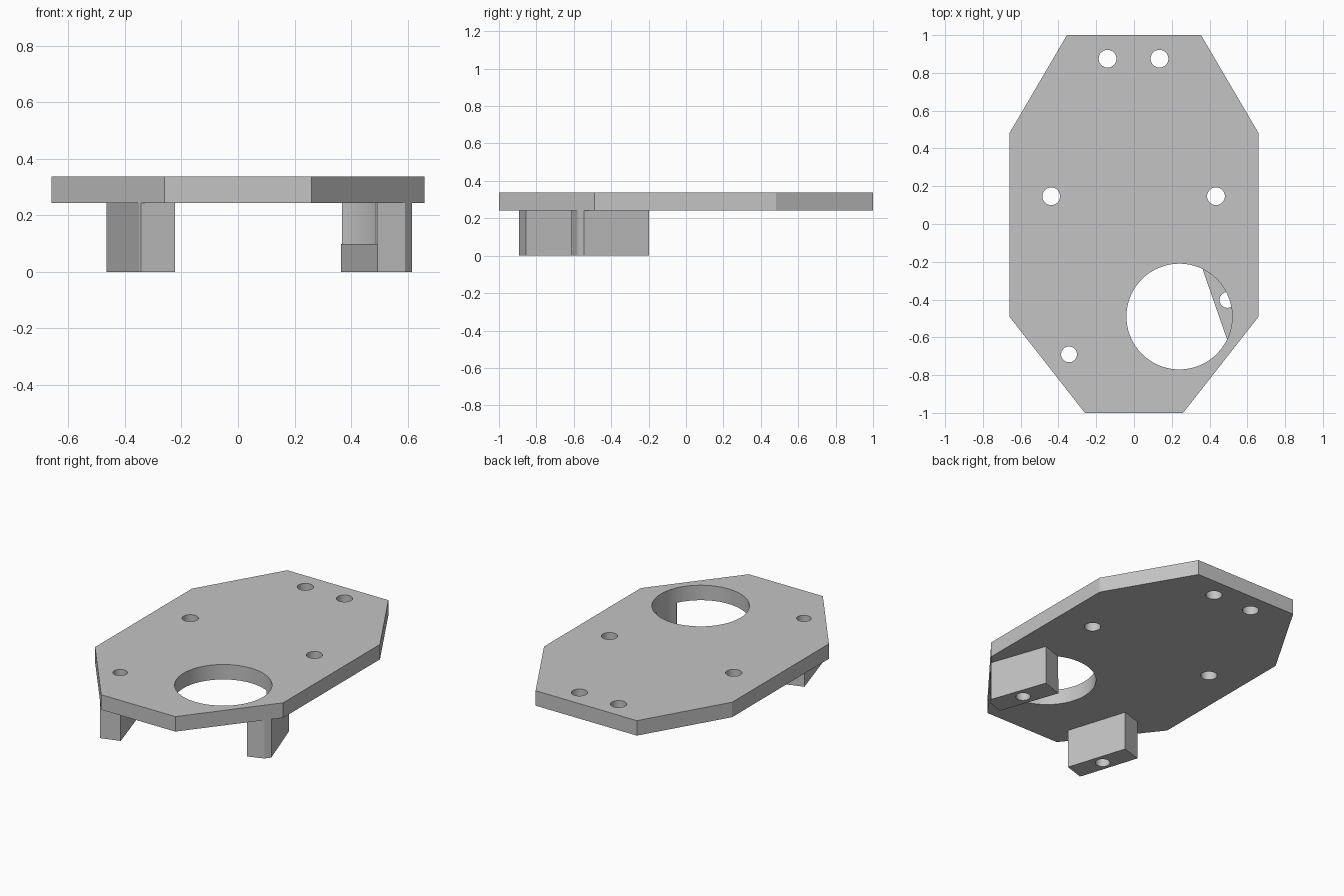
import bpy
import bmesh
from math import cos, sin, radians

if "Cube" in bpy.data.objects:
    bpy.data.objects.remove(bpy.data.objects["Cube"], do_unlink=True)

UNDER, TOP, LEDGE = 0.243, 0.338, 0.098

grey = bpy.data.materials.new("light grey")
grey.use_nodes = True
colour = (0.55, 0.55, 0.55, 1)
grey.diffuse_color = colour
grey.node_tree.nodes["Principled BSDF"].inputs["Base Color"].default_value = colour


def prism(name, outline, low, high):
    """Extrude a flat outline between two heights."""
    bm = bmesh.new()
    base = bm.faces.new([bm.verts.new((x, y, low)) for x, y in outline])
    grown = bmesh.ops.extrude_face_region(bm, geom=[base])["geom"]
    for v in grown:
        if isinstance(v, bmesh.types.BMVert):
            v.co.z = high
    bmesh.ops.recalc_face_normals(bm, faces=bm.faces)
    mesh = bpy.data.meshes.new(name)
    bm.to_mesh(mesh)
    bm.free()
    mesh.materials.append(grey)
    obj = bpy.data.objects.new(name, mesh)
    bpy.context.collection.objects.link(obj)
    return obj


def circle(x, y, radius, sides):
    turns = [radians(360 * i / sides) for i in range(sides)]
    return [(x + radius * cos(a), y + radius * sin(a)) for a in turns]


def block(x, y, length, width, angle):
    """Outline of a long rectangle whose front end swings toward +x."""
    c, s = cos(radians(angle)), sin(radians(angle))
    corners = [(-1, -1), (1, -1), (1, 1), (-1, 1)]
    return [(x + (u * width * c - v * length * s) / 2,
             y + (u * width * s + v * length * c) / 2) for u, v in corners]


def carve(obj, outline, low, high, operation="DIFFERENCE"):
    cutter = prism("cutter", outline, low, high)
    cutter.hide_render = True
    mod = obj.modifiers.new("carve", "BOOLEAN")
    mod.operation, mod.object, mod.solver = operation, cutter, "EXACT"
    bpy.context.view_layer.objects.active = obj
    bpy.ops.object.modifier_apply(modifier=mod.name)
    bpy.data.objects.remove(cutter, do_unlink=True)


# Eight-sided plate, mirrored about x = 0
half = [(0.26, -1), (0.66, -0.49), (0.66, 0.48), (0.355, 1)]
outline = half + [(-x, y) for x, y in reversed(half)]
plate = prism("plate", outline, UNDER, TOP)

# Large opening and screw holes through the plate
opening = circle(0.24, -0.49, 0.28, 96)
left_bore = circle(0.495, -0.402, 0.042, 32)
right_bore = circle(-0.344, -0.69, 0.042, 32)
carve(plate, opening, 0, 1)
carve(plate, right_bore, 0, 1)
for x, y in [(-0.14, 0.875), (0.135, 0.875), (-0.438, 0.147), (0.434, 0.147)]:
    carve(plate, circle(x, y, 0.047, 32), 0, 1)

# Slanted feet, trimmed to the plate edge and bored through
left_foot = prism("left_foot", block(0.494, -0.405, 0.392, 0.138, 19.2), 0, UNDER)
right_foot = prism("right_foot", block(-0.344, -0.69, 0.39, 0.13, 17.5), 0, UNDER)
for foot, bore in [(left_foot, left_bore), (right_foot, right_bore)]:
    carve(foot, outline, -1, 1, "INTERSECT")
    carve(foot, bore, -1, 1)

# Opening continues down to a ledge in the left foot
carve(left_foot, opening, LEDGE, 1)

# Smooth round walls, sharp edges
for obj in (plate, left_foot, right_foot):
    bpy.ops.object.select_all(action="DESELECT")
    obj.select_set(True)
    bpy.context.view_layer.objects.active = obj
    bpy.ops.object.shade_smooth_by_angle(angle=radians(15))
